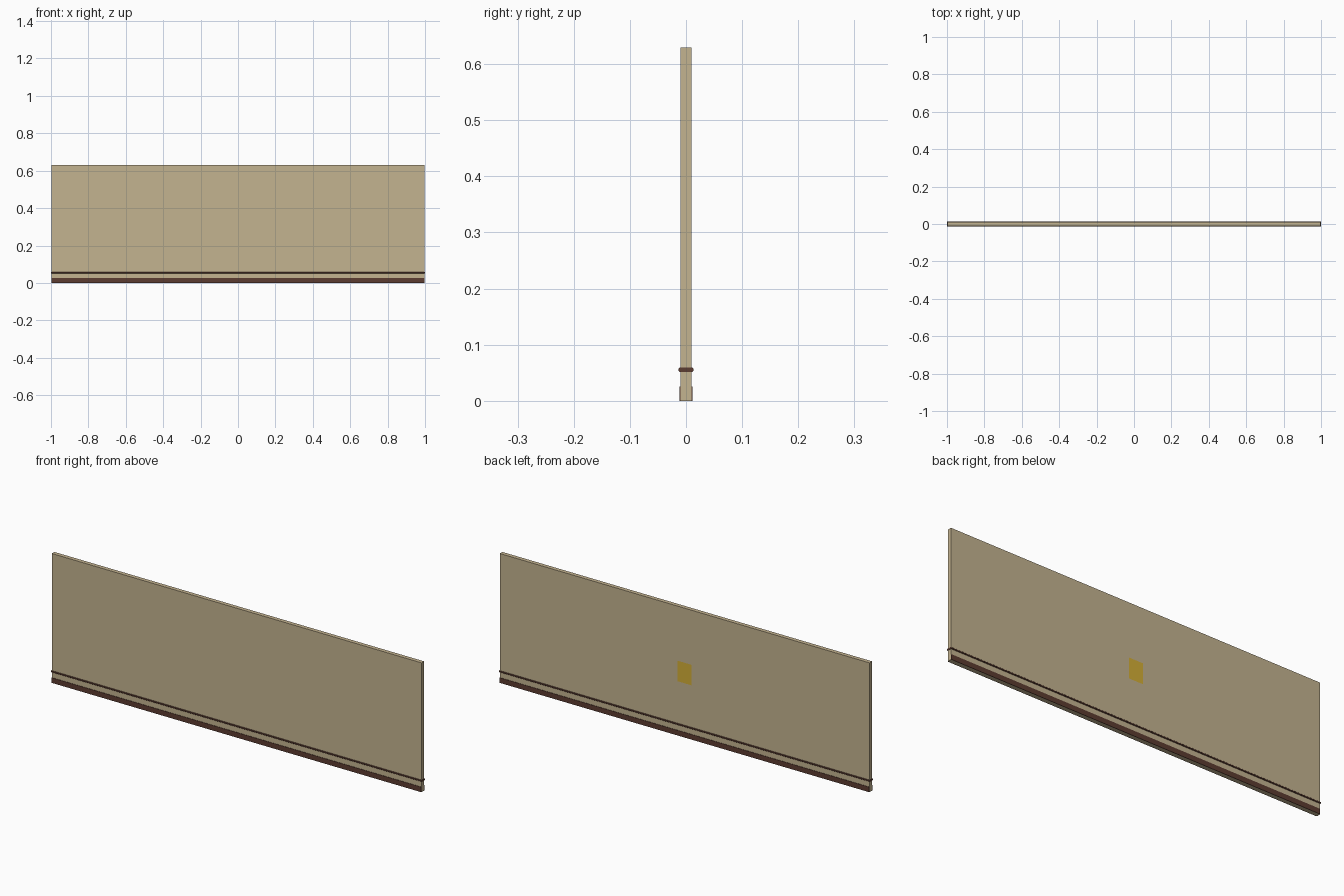
import bpy, bmesh

if "Cube" in bpy.data.objects:
    bpy.data.objects.remove(bpy.data.objects["Cube"])


def srgb(*rgb):
    lin = [(c / 255 / 12.92) if c <= 10 else ((c / 255 + 0.055) / 1.055) ** 2.4 for c in rgb]
    return (*lin, 1.0)


def material(name, *rgb):
    m = bpy.data.materials.new(name)
    m.diffuse_color = srgb(*rgb)
    m.use_nodes = True
    m.node_tree.nodes["Principled BSDF"].inputs["Base Color"].default_value = m.diffuse_color
    return m


tan = material("tan_board", 196, 179, 144)
brown = material("dark_brown_trim", 92, 60, 49)
gold = material("gold_plate", 212, 175, 55)


def add(name, bm, mat):
    mesh = bpy.data.meshes.new(name)
    bm.to_mesh(mesh)
    bm.free()
    mesh.materials.append(mat)
    ob = bpy.data.objects.new(name, mesh)
    bpy.context.collection.objects.link(ob)
    return ob


def extrude_x(name, profile, half, mat):
    """Closed y-z profile swept along x, capped at both ends."""
    bm = bmesh.new()
    face = bm.faces.new([bm.verts.new((-half, y, z)) for y, z in profile])
    out = bmesh.ops.extrude_face_region(bm, geom=[face])
    verts = [v for v in out["geom"] if isinstance(v, bmesh.types.BMVert)]
    bmesh.ops.translate(bm, verts=verts, vec=(2 * half, 0, 0))
    bmesh.ops.recalc_face_normals(bm, faces=bm.faces)
    return add(name, bm, mat)


def rect(y, z0, z1):
    return [(-y, z0), (y, z0), (y, z1), (-y, z1)]


# Main board, with a skirting strip around its foot
extrude_x("board", rect(0.01, 0.0, 0.63), 0.998, tan)
extrude_x("foot_strip", rect(0.012, 0.0, 0.025), 0.997, brown)

# Thin rail with chamfered edges above the foot
y, c, z0, z1 = 0.013, 0.002, 0.051, 0.059
extrude_x("trim_rail", [(-y + c, z0), (y - c, z0), (y, z0 + c), (y, z1 - c),
                        (y - c, z1), (-y + c, z1), (-y, z1 - c), (-y, z0 + c)], 1.0, brown)

# Small flat plate just off the back face, facing +y
bm = bmesh.new()
bm.faces.new([bm.verts.new((x, 0.0125, z)) for x, z in
              ((0.0375, 0.265), (-0.0375, 0.265), (-0.0375, 0.365), (0.0375, 0.365))])
bm.normal_update()
add("back_plate", bm, gold)
